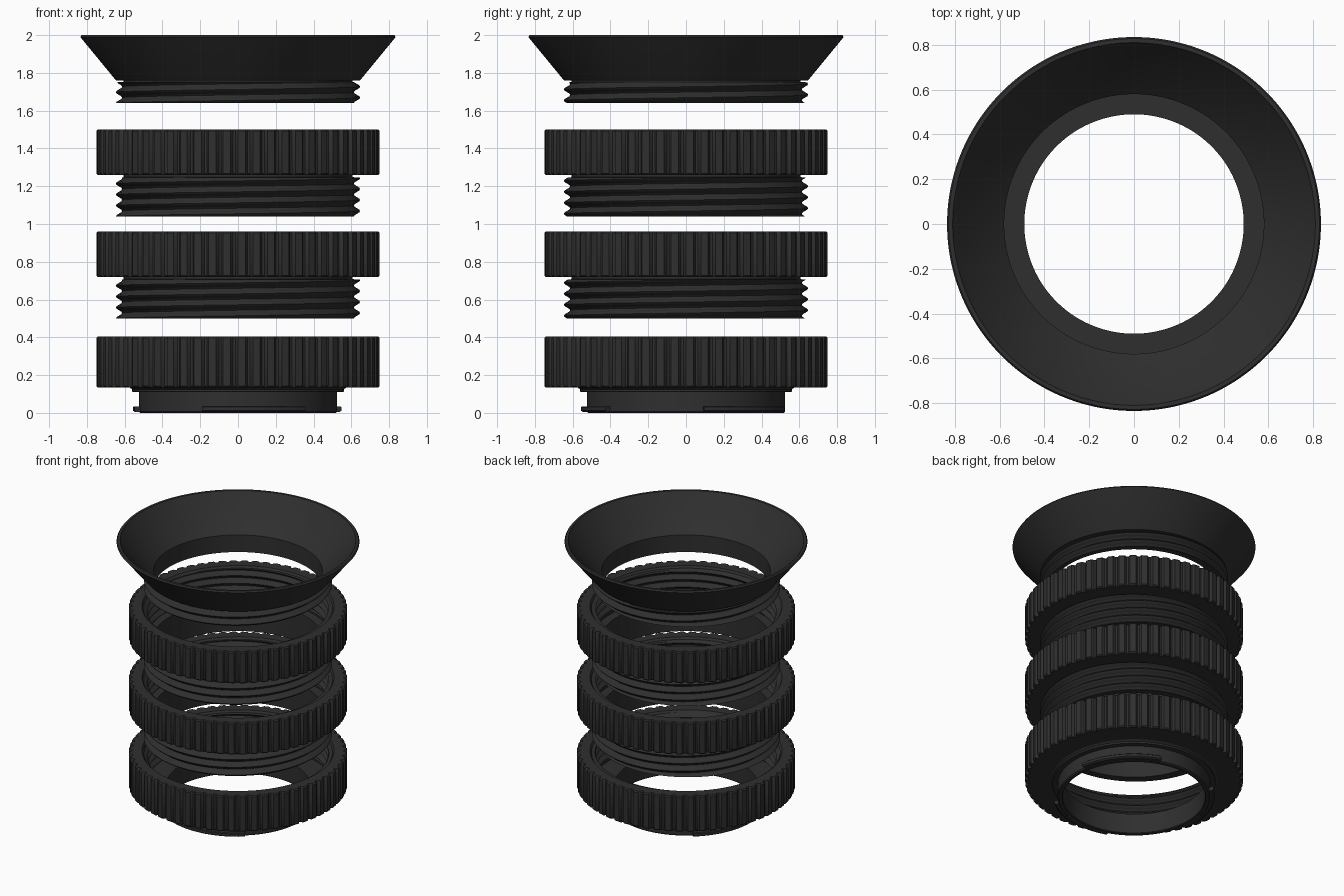
import bpy, bmesh, math

cube = bpy.data.objects.get("Cube")
if cube:
    bpy.data.objects.remove(cube, do_unlink=True)

COLOR = (0.028, 0.028, 0.028, 1)
black = bpy.data.materials.new("matte black")
black.use_nodes = True
black.diffuse_color = COLOR
bsdf = black.node_tree.nodes["Principled BSDF"]
bsdf.inputs["Base Color"].default_value = COLOR
bsdf.inputs["Roughness"].default_value = 0.6

TAU = math.tau
PITCH = 0.058
STEPS = 8          # rows per thread turn
FLUTES = 60
SEGS = FLUTES * 6  # six columns per grip flute


def plain(*points):
    """Fixed (radius, height) profile points."""
    return lambda a, i: list(points)


def grip(r, top, bottom):
    """Fluted outer wall, listed downwards."""
    def rows(a, i):
        rr = r - (0.018 if i % 6 in (4, 5) else 0)
        return [(rr - 0.008, top), (rr, top - 0.008),
                (rr, bottom + 0.008), (rr - 0.008, bottom)]
    return rows


def thread(root, crest, low, high, down):
    """Helical thread between two heights."""
    count = math.ceil((high - low) / PITCH * STEPS)

    def rows(a, i):
        pts = []
        for k in range(-STEPS, count + 1):
            z = low + (k / STEPS + a / TAU) * PITCH
            z = min(max(z, low), high)
            wave = 0.5 - 0.5 * math.cos(TAU * (z - low) / PITCH - a)
            pts.append((root + (crest - root) * wave, z))
        return pts[::-1] if down else pts
    return rows


def sweep(name, sections, start=0.0, end=TAU, segs=SEGS):
    """Sweep a closed profile around the z axis."""
    bm = bmesh.new()
    columns = []
    for i in range(segs + 1):
        a = start + (end - start) * i / segs
        pts = [p for s in sections for p in s(a, i)]
        columns.append([bm.verts.new((r * math.cos(a), r * math.sin(a), z)) for r, z in pts])
    for c, d in zip(columns, columns[1:]):
        for j in range(len(c)):
            k = (j + 1) % len(c)
            bm.faces.new((c[j], c[k], d[k], d[j]))
    if end - start < TAU - 0.01:
        bm.faces.new(columns[0])
        bm.faces.new(columns[-1])
    bmesh.ops.remove_doubles(bm, verts=bm.verts, dist=0.00002)
    bmesh.ops.recalc_face_normals(bm, faces=bm.faces)
    mesh = bpy.data.meshes.new(name)
    bm.to_mesh(mesh)
    bm.free()
    mesh.materials.append(black)
    obj = bpy.data.objects.new(name, mesh)
    bpy.context.collection.objects.link(obj)
    bpy.ops.object.select_all(action='DESELECT')
    obj.select_set(True)
    bpy.context.view_layer.objects.active = obj
    bpy.ops.object.shade_smooth_by_angle(angle=math.radians(32))
    return obj


# Flared hood with a short male thread
sweep("flared_hood", [
    plain((0.805, 1.99), (0.81, 2.0), (0.828, 2.0), (0.835, 1.99),
          (0.65, 1.765), (0.645, 1.76), (0.605, 1.76), (0.605, 1.752)),
    thread(0.613, 0.647, 1.64, 1.75, True),
    plain((0.58, 1.64), (0.58, 1.77)),
])


# Middle tubes: fluted grip, male thread below, female thread inside
def middle_tube(name, bottom, shoulder, top):
    sweep(name, [
        grip(0.75, top, shoulder),
        plain((0.605, shoulder), (0.605, shoulder - 0.012)),
        thread(0.613, 0.647, bottom, shoulder - 0.014, True),
        plain((0.58, bottom), (0.58, shoulder), (0.645, shoulder), (0.645, shoulder + 0.015)),
        thread(0.65, 0.62, shoulder + 0.017, top - 0.017, False),
        plain((0.65, top - 0.015), (0.66, top)),
    ])


middle_tube("upper_extension_tube", 1.04, 1.26, 1.50)
middle_tube("lower_extension_tube", 0.50, 0.72, 0.96)

# Base tube with flange and mount neck
sweep("base_mount_tube", [
    grip(0.75, 0.405, 0.135),
    plain((0.575, 0.135), (0.56, 0.125), (0.56, 0.112), (0.525, 0.11),
          (0.525, 0.008), (0.517, 0.0), (0.495, 0.0), (0.49, 0.005),
          (0.49, 0.155), (0.645, 0.155), (0.645, 0.17)),
    thread(0.65, 0.62, 0.172, 0.388, False),
    plain((0.65, 0.39), (0.66, 0.405)),
])

# Three bayonet tabs around the neck
for n in range(3):
    first = math.radians(10 + 120 * n)
    sweep(f"bayonet_tab_{n + 1}", [
        plain((0.515, 0.035), (0.55, 0.035), (0.556, 0.03),
              (0.556, 0.012), (0.545, 0.004), (0.515, 0.004)),
    ], first, first + math.radians(60), 40)
